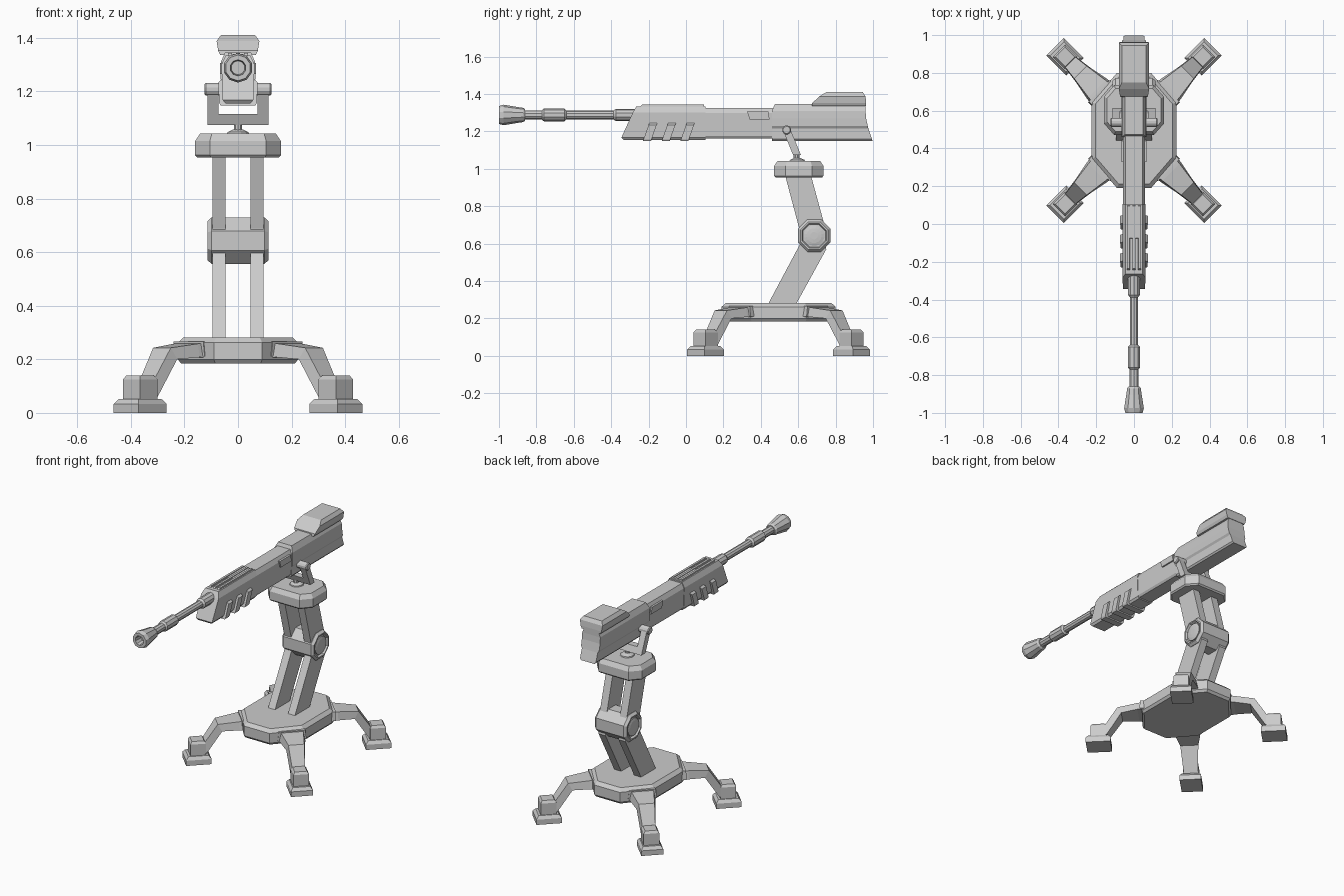
import bpy, bmesh, math
from math import sin, cos, pi

if "Cube" in bpy.data.objects:
    bpy.data.objects.remove(bpy.data.objects["Cube"])


def loft(name, rings, smooth=False):
    """Skin a list of equal-length point rings and cap both ends."""
    bm = bmesh.new()
    vs = [[bm.verts.new(p) for p in r] for r in rings]
    n = len(vs[0])
    for a, b in zip(vs, vs[1:]):
        for i in range(n):
            j = (i + 1) % n
            bm.faces.new((a[i], a[j], b[j], b[i]))
    bm.faces.new(vs[0][::-1])
    bm.faces.new(vs[-1])
    bmesh.ops.recalc_face_normals(bm, faces=bm.faces)
    me = bpy.data.meshes.new(name)
    bm.to_mesh(me)
    bm.free()
    ob = bpy.data.objects.new(name, me)
    bpy.context.collection.objects.link(ob)
    return ob


def rect(z, y0, y1, x0, x1):
    return [(x0, y0, z), (x1, y0, z), (x1, y1, z), (x0, y1, z)]


def stack(name, rows):
    """Symmetric block from rows of (z, y0, y1, half width)."""
    return loft(name, [rect(z, a, b, -w, w) for z, a, b, w in rows])


def plate(name, yc, hx, hy, fx, fy, levels):
    """Octagonal plate; levels are (z, inset)."""
    rings = []
    for z, i in levels:
        a, b, c, d = hx - i, hy - i, fx - i * .4, fy - i * .4
        rings.append([(x, yc + y, z) for x, y in (
            (a, -d), (a, d), (c, b), (-c, b), (-a, d), (-a, -d), (-c, -b), (c, -b))])
    return loft(name, rings)


def turned(name, axis, centre, rows, n):
    """Lathed part along x, y or z; rows are (position, radius)."""
    rings = []
    for t, r in rows:
        ring = []
        for k in range(n):
            a = 2 * pi * (k + .5) / n
            u, v = r * cos(a), r * sin(a)
            p = {'x': (t, u, v), 'y': (u, t, v), 'z': (u, v, t)}[axis]
            ring.append(tuple(c + q for c, q in zip(centre, p)))
        rings.append(ring)
    return loft(name, rings)


# Base plate
YC = .495
plate("base_plate", YC, .225, .305, .09, .15,
      [(.185, .012), (.2, 0), (.262, 0), (.282, .022)])

# Four legs with feet, set on the diagonals
S = math.sqrt(.5)
for sx, xn in ((-1, "left"), (1, "right")):
    for sy, yn in ((-1, "front"), (1, "rear")):
        def pt(d, w, z):
            return (sx * (.365 - (d + w) * S), YC + sy * (.39 - (d - w) * S), z)

        def sq(d0, d1, w, z):
            return [pt(d0, -w, z), pt(d1, -w, z), pt(d1, w, z), pt(d0, w, z)]
        tag = f"{yn}_{xn}"
        loft(f"leg_{tag}", [
            [pt(d0, -w * .85, z0), pt(d0, w * .85, z0), pt(d1, w, z1), pt(d1, -w, z1)]
            for d0, z0, d1, z1, w in ((.31, .262, .31, .205, .082),
                                      (.24, .258, .24, .208, .075),
                                      (.115, .243, .14, .2, .055),
                                      (.02, .1, .05, .06, .042))])
        loft(f"leg_collar_{tag}", [
            [pt(d, -.085, .21), pt(d, .085, .21), pt(d, .078, .266), pt(d, -.078, .266)]
            for d in (.3, .255)])
        loft(f"foot_pad_{tag}", [sq(-.075, .075, .065, 0), sq(-.075, .075, .065, .033),
                                 sq(-.06, .06, .052, .052)])
        loft(f"foot_post_{tag}", [sq(-.046, .046, .046, .045), sq(-.046, .046, .046, .125),
                                  sq(-.036, .036, .036, .14)])

    # Twin arm bars
    x0, x1 = sorted((sx * .046, sx * .095))
    loft(f"lower_arm_{xn}", [rect(.27, .435, .585, x0, x1), rect(.57, .595, .75, x0, x1),
                             rect(.64, .63, .74, x0, x1)])
    loft(f"upper_arm_{xn}", [rect(.65, .61, .755, x0, x1), rect(.69, .603, .743, x0, x1),
                             rect(.965, .53, .668, x0, x1)])
    # Domed cap in the elbow recess
    turned(f"elbow_cap_{xn}", 'x', (0, .685, .643),
           [(sx * .09, .056), (sx * .107, .056), (sx * .111, .04), (sx * .113, .02)], 16)

# Elbow joint with recessed ends
k = 1 / cos(pi / 8)
turned("elbow_joint", 'x', (0, .685, .643),
       [(x, r * k) for x, r in ((-.1, .06), (-.113, .066), (-.113, .074), (-.098, .087),
                                (.098, .087), (.113, .074), (.113, .066), (.1, .06))], 8)

# Head plate, swivel and yoke
plate("head_plate", .603, .16, .132, .105, .07,
      [(.953, .008), (.962, 0), (1.015, 0), (1.042, .018)])
turned("swivel_dome", 'z', (0, .595, 0), [(1.035, .045), (1.048, .04), (1.058, .018)], 12)
turned("swivel_post", 'z', (0, .59, 0), [(1.04, .016), (1.09, .016)], 10)


def yoke_ring(z, x0, x1):
    y = .593 - (z - 1.075) * .41
    return rect(z, y - .021, y + .021, x0, x1)


loft("yoke_bar", [yoke_ring(1.075, -.113, .113), yoke_ring(1.115, -.113, .113)])
for s, xn in ((-1, "left"), (1, "right")):
    x0, x1 = sorted((s * .073, s * .113))
    loft(f"yoke_arm_{xn}", [yoke_ring(1.11, x0, x1), yoke_ring(1.205, x0, x1)])
    turned(f"yoke_pin_{xn}", 'x', (0, .538, 1.208),
           [(s * .04, .024), (s * .12, .024), (s * .125, .019)], 12)

# Gun body: handguard, receiver, stock and cheek rest
stack("handguard", [(1.155, -.335, .105, .047), (1.168, -.345, .105, .057),
                    (1.3, -.285, .105, .062), (1.334, -.265, .105, .046)])
stack("receiver", [(1.162, .1, .465, .046), (1.175, .1, .465, .055),
                   (1.298, .1, .465, .059), (1.326, .1, .465, .044)])
stack("stock", [(1.15, .46, .997, .048), (1.16, .46, .994, .056), (1.215, .46, .975, .056),
                (1.228, .46, .972, .064), (1.27, .46, .963, .065), (1.31, .46, .96, .064),
                (1.346, .475, .96, .048)])
stack("cheek_rest", [(1.335, .672, .963, .066), (1.352, .675, .963, .074),
                     (1.388, .715, .96, .08), (1.41, .75, .945, .064)])

# Slanted ribs round the handguard, and two top rails with end block
for i in range(3):
    y = i * .1
    stack(f"handguard_rib_{i + 1}", [(1.148, y - .23, y - .187, .066), (1.158, y - .227, y - .184, .071),
                                     (1.235, y - .2, y - .157, .073), (1.247, y - .195, y - .153, .058)])
for s in (-1, 0, 1):
    rows = ((1.32, -.255, .1, .009), (1.343, -.235, .095, .007))
    loft(f"top_rail_{s + 2}", [rect(z, a, b, s * .03 - w, s * .03 + w) for z, a, b, w in rows])
stack("top_rail_block", [(1.32, -.08, .1, .04), (1.339, -.075, .095, .036)])

# Side ports on the receiver
for s, xn in ((-1, "left"), (1, "right")):
    x0, x1 = sorted((s * .03, s * .067))
    loft(f"side_port_{xn}", [rect(1.264, .34, .447, x0, x1), rect(1.306, .327, .44, x0, x1)])

# Barrel, stepped collars and hollow muzzle
turned("barrel", 'y', (0, 0, 1.288), [
    (-.2, .033), (-.375, .033), (-.388, .023), (-.64, .023), (-.65, .034), (-.76, .034),
    (-.77, .025), (-.875, .025)], 10)
turned("muzzle", 'y', (0, 0, 1.288), [
    (-.86, .03), (-.87, .038), (-.905, .043), (-.975, .055), (-1, .048), (-1, .03),
    (-.95, .026)], 10)
